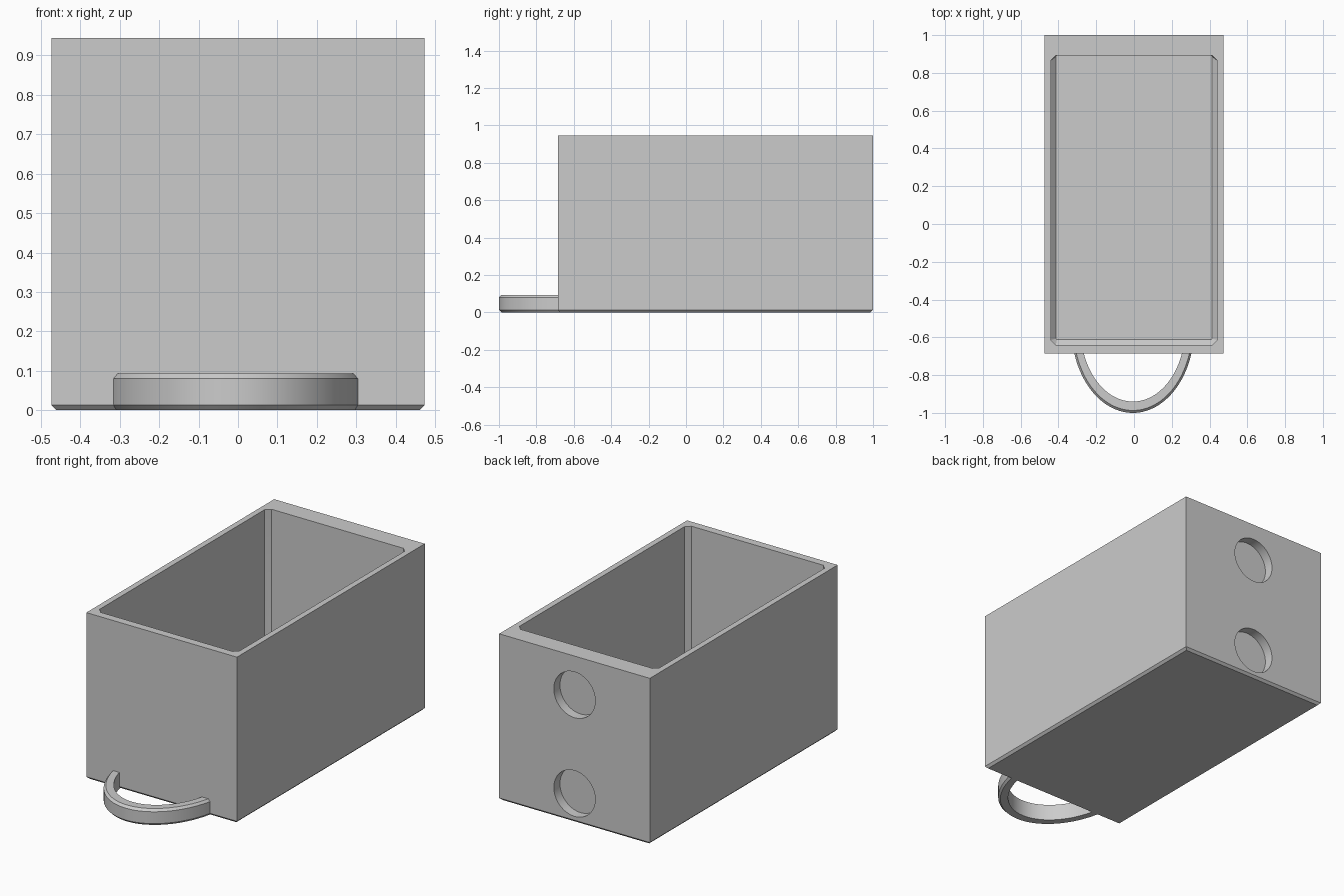
import bpy, bmesh, math

cube = bpy.data.objects.get("Cube")
if cube:
    bpy.data.objects.remove(cube, do_unlink=True)

grey = bpy.data.materials.new("plain_grey")
grey.use_nodes = True
tone = (0.6, 0.6, 0.6, 1)
grey.diffuse_color = tone
grey.node_tree.nodes["Principled BSDF"].inputs["Base Color"].default_value = tone


def octagon(x, y0, y1, z, c):
    """Rectangle with cut corners."""
    return [(-x + c, y0, z), (x - c, y0, z), (x, y0 + c, z), (x, y1 - c, z),
            (x - c, y1, z), (-x + c, y1, z), (-x, y1 - c, z), (-x, y0 + c, z)]


def rectangle(x, y0, y1, z):
    return [(-x, y0, z), (x, y0, z), (x, y1, z), (-x, y1, z)]


def loft(name, loops):
    """Skin a stack of closed loops and cap both ends."""
    bm = bmesh.new()
    rings = [[bm.verts.new(p) for p in loop] for loop in loops]
    n = len(rings[0])
    for a, b in zip(rings, rings[1:]):
        for i in range(n):
            j = (i + 1) % n
            bm.faces.new((a[i], a[j], b[j], b[i]))
    bm.faces.new(rings[0][::-1])
    bm.faces.new(rings[-1])
    bmesh.ops.recalc_face_normals(bm, faces=bm.faces)
    mesh = bpy.data.meshes.new(name)
    bm.to_mesh(mesh)
    bm.free()
    mesh.materials.append(grey)
    obj = bpy.data.objects.new(name, mesh)
    bpy.context.collection.objects.link(obj)
    return obj


def cut(target, cutter):
    mod = target.modifiers.new("cut", "BOOLEAN")
    mod.operation = "DIFFERENCE"
    mod.solver = "EXACT"
    mod.object = cutter
    bpy.context.view_layer.objects.active = target
    bpy.ops.object.modifier_apply(modifier=mod.name)
    bpy.data.objects.remove(cutter, do_unlink=True)


# Box body with a chamfered bottom edge
HALF, FRONT, BACK, TOP, CH = 0.473, -0.685, 1.0, 0.945, 0.013
box = loft("box", [rectangle(HALF - CH, FRONT + CH, BACK - CH, 0),
                   rectangle(HALF, FRONT, BACK, CH),
                   rectangle(HALF, FRONT, BACK, TOP)])

# Cavity with cut corners; the floor is chamfered on all sides but the back
cavity = loft("cavity_cutter", [octagon(0.414, -0.612, 0.892, 0.04, 0.006),
                                octagon(0.44, -0.64, 0.892, 0.067, 0.026),
                                octagon(0.44, -0.64, 0.892, 1.1, 0.026)])
cut(box, cavity)

# Round pockets in the back wall
for z in (0.725, 0.165):
    ring = [(0.13 * math.cos(t), 0.13 * math.sin(t))
            for t in (math.tau * i / 64 for i in range(64))]
    pocket = loft("pocket_cutter", [[(x, y, z + h) for x, h in ring]
                                    for y in (0.945, 1.1)])
    cut(box, pocket)

# Pull handle: a chamfered strip swept along part of an ellipse
CX, CY, RX, RY, W, H = -0.006, -0.55, 0.325, 0.45, 0.06, 0.093
section = [(W, 0), (CH, 0), (0, CH), (0, H - CH), (CH, H), (W, H)]
loops = []
for i in range(49):
    s = -1 + i / 24
    loop = []
    for inset, z in section:
        rx, ry = RX - inset * 0.8, RY - inset
        a = s * math.acos((CY + 0.66) / ry)
        loop.append((CX + rx * math.sin(a), CY - ry * math.cos(a), z))
    loops.append(loop)
handle = loft("pull_handle", loops)

for obj in (box, handle):
    bpy.ops.object.select_all(action="DESELECT")
    obj.select_set(True)
    bpy.context.view_layer.objects.active = obj
    bpy.ops.object.shade_smooth_by_angle(angle=math.radians(25))
